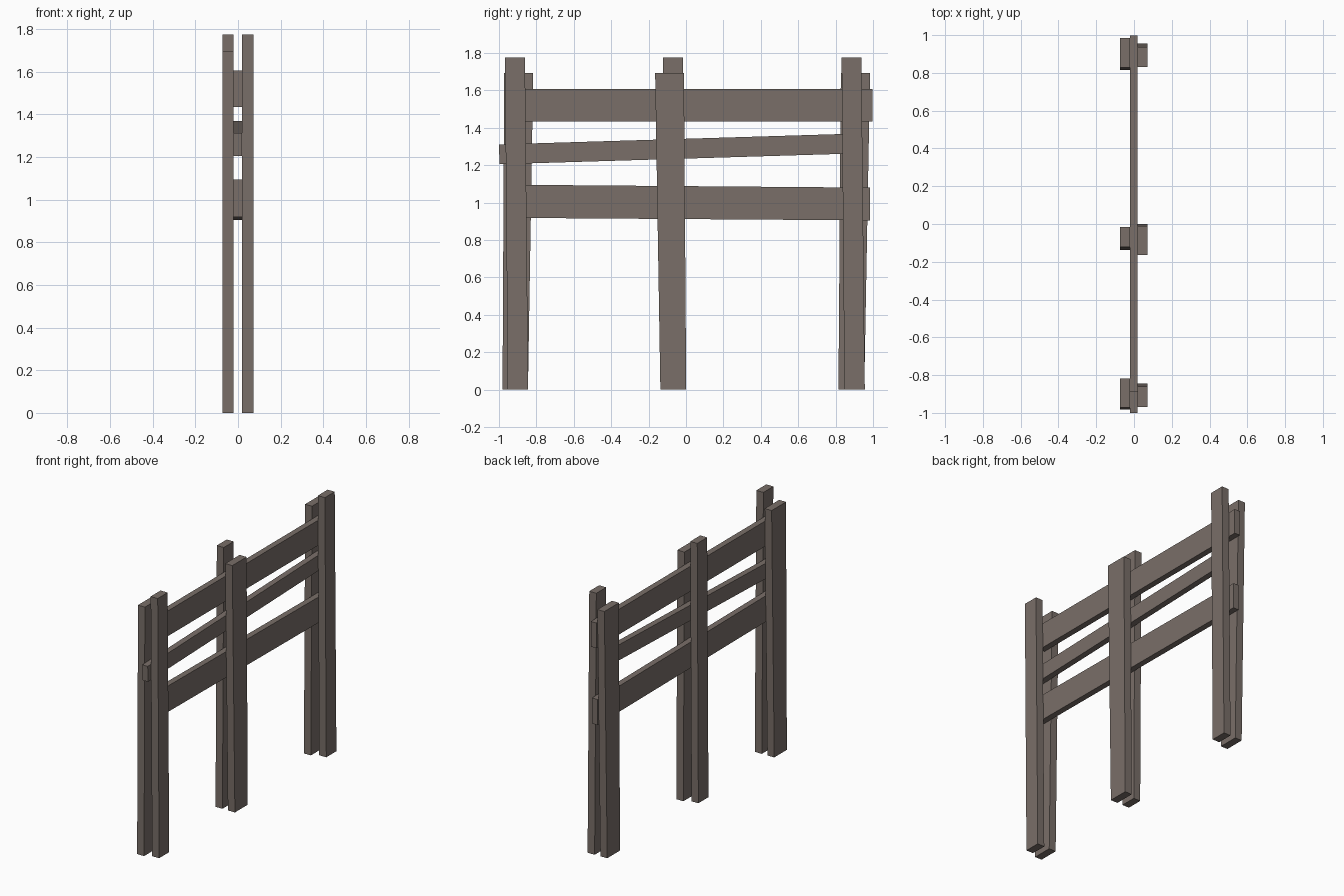
import bpy

if "Cube" in bpy.data.objects:
    bpy.data.objects.remove(bpy.data.objects["Cube"])

wood = bpy.data.materials.new("weathered_wood")
wood.diffuse_color = (0.192, 0.158, 0.140, 1)
wood.use_nodes = True
wood.node_tree.nodes["Principled BSDF"].inputs["Base Color"].default_value = wood.diffuse_color


def plank(name, x0, x1, outline):
    """Extrude a four-point (y, z) outline from x0 to x1."""
    n = len(outline)
    verts = [(x, y, z) for x in (x0, x1) for y, z in outline]
    faces = [tuple(reversed(range(n))), tuple(range(n, 2 * n))]
    faces += [(i, (i + 1) % n, n + (i + 1) % n, n + i) for i in range(n)]
    mesh = bpy.data.meshes.new(name)
    mesh.from_pydata(verts, [], faces)
    mesh.materials.append(wood)
    obj = bpy.data.objects.new(name, mesh)
    bpy.context.collection.objects.link(obj)


def post(name, side, bottom, top, height):
    """Tapered post on the +x or -x side of the rails."""
    x0, x1 = (0.0195, 0.0725) if side > 0 else (-0.0735, -0.0215)
    plank(name, x0, x1, [(bottom[0], 0), (bottom[1], 0),
                         (top[1], height), (top[0], height)])


# Paired posts: a tall narrow one and a short wide one at each station
TALL, SHORT = 1.775, 1.693
post("end_post_tall_a", 1, (-0.953, -0.844), (-0.968, -0.861), TALL)
post("end_post_short_a", -1, (-0.981, -0.845), (-0.972, -0.817), SHORT)
post("middle_post_short", 1, (-0.137, 0.001), (-0.165, -0.011), SHORT)
post("middle_post_tall", -1, (-0.137, -0.028), (-0.123, -0.016), TALL)
post("end_post_tall_b", 1, (0.847, 0.956), (0.832, 0.938), TALL)
post("end_post_short_b", -1, (0.815, 0.953), (0.828, 0.984), SHORT)

# Rails held between the posts
RX = (-0.0215, 0.0195)
plank("top_rail", *RX, [(-0.89, 1.434), (0.997, 1.434), (0.997, 1.606), (-0.89, 1.606)])
plank("middle_rail", *RX, [(-0.997, 1.205), (0.885, 1.262), (0.882, 1.368), (-1.0, 1.311)])
plank("lower_rail", *RX, [(-0.895, 0.918), (0.984, 0.905), (0.985, 1.08), (-0.894, 1.095)])
